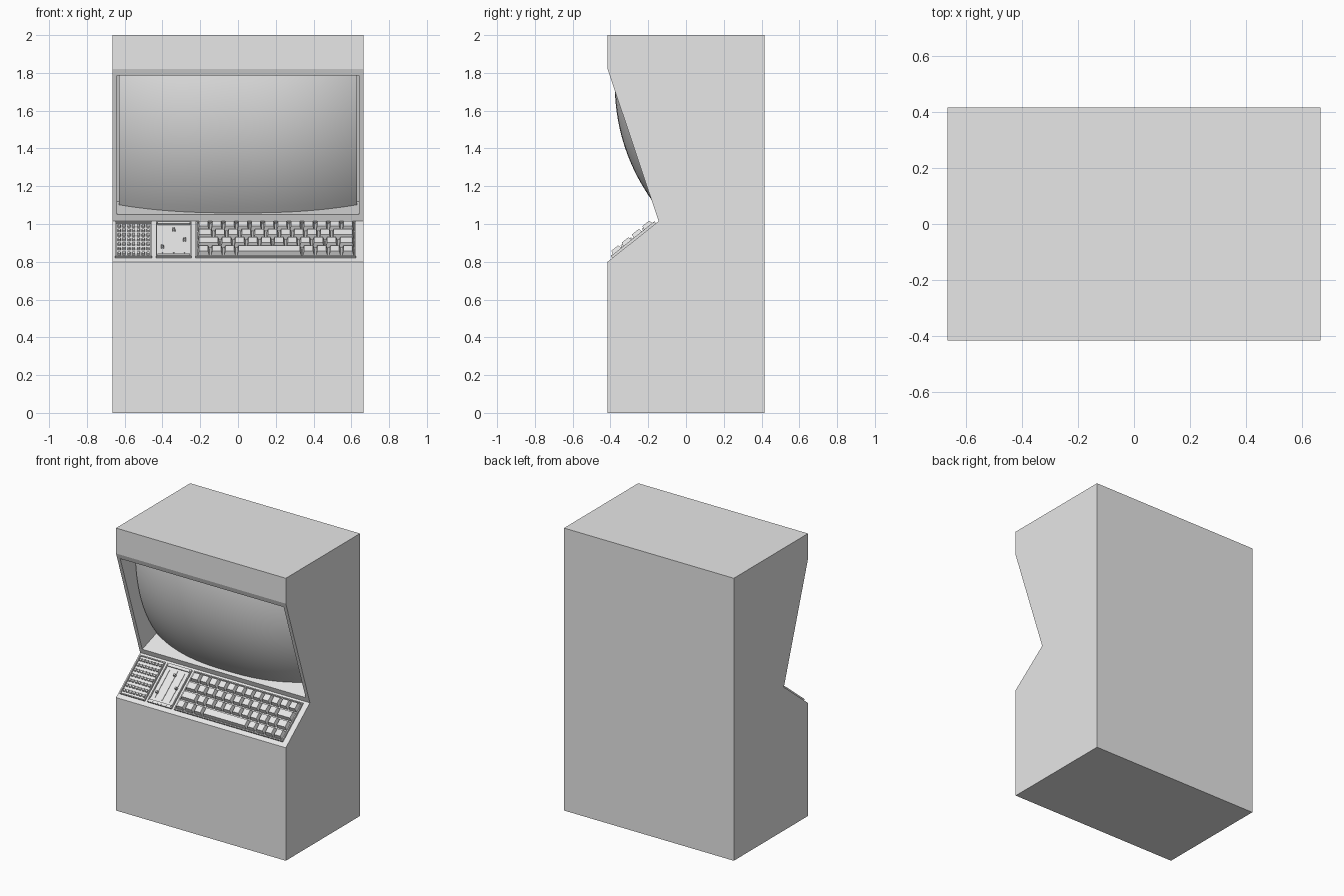
import bpy, bmesh, math
from mathutils import Vector, Matrix

if "Cube" in bpy.data.objects:
    bpy.data.objects.remove(bpy.data.objects["Cube"])

grey = bpy.data.materials.new("plain_grey")
grey.use_nodes = True
grey.diffuse_color = (0.8, 0.8, 0.8, 1)
grey.node_tree.nodes["Principled BSDF"].inputs["Base Color"].default_value = (0.8, 0.8, 0.8, 1)


def finish(name, bm, location=(0, 0, 0), tilt=0):
    """Turn a bmesh into a named object, tilted about x."""
    mesh = bpy.data.meshes.new(name)
    bm.to_mesh(mesh)
    bm.free()
    mesh.materials.append(grey)
    obj = bpy.data.objects.new(name, mesh)
    bpy.context.collection.objects.link(obj)
    obj.location = location
    obj.rotation_euler.x = tilt
    return obj


# Cabinet side profile as (y, z), swept across the width
HALF_W = 0.665
TOP_LIP, NOTCH, DECK_LIP = (-0.415, 1.82), (-0.145, 1.015), (-0.415, 0.8)
profile = [(0.415, 0), (0.415, 2), (-0.415, 2), TOP_LIP, NOTCH, DECK_LIP, (-0.415, 0)]
bm = bmesh.new()
side = bm.faces.new([bm.verts.new((-HALF_W, y, z)) for y, z in profile])
swept = bmesh.ops.extrude_face_region(bm, geom=[side])["geom"]
bmesh.ops.translate(bm, vec=(2 * HALF_W, 0, 0),
                    verts=[g for g in swept if isinstance(g, bmesh.types.BMVert)])
bmesh.ops.recalc_face_normals(bm, faces=bm.faces)

# Screen recess, inset into the overhanging front face
front = next(f for f in bm.faces if f.normal.y < -0.8 and f.normal.z < -0.2)
normal = front.normal.copy()
up = Vector((0, TOP_LIP[0] - NOTCH[0], TOP_LIP[1] - NOTCH[1])).normalized()
centre = front.calc_center_median()
bmesh.ops.inset_region(bm, faces=[front], thickness=0.035)
for v in front.verts:
    v.co -= up * math.copysign(0.012, (v.co - centre).dot(up))
half_h = max((v.co - centre).dot(up) for v in front.verts)
pushed = bmesh.ops.extrude_face_region(bm, geom=[front])["geom"]
bmesh.ops.translate(bm, vec=normal * -0.22,
                    verts=[g for g in pushed if isinstance(g, bmesh.types.BMVert)])
if front.is_valid:
    bmesh.ops.delete(bm, geom=[front], context='FACES_ONLY')
finish("cabinet", bm)

# Bulging picture tube
bm = bmesh.new()
bmesh.ops.create_grid(bm, x_segments=32, y_segments=20, size=1)
for v in bm.verts:
    bulge = 0.045 - 0.073 * v.co.y ** 2 - 0.135 * abs(v.co.x) ** 2.5
    v.co = (v.co.x * 0.63, v.co.y * half_h, bulge)
for f in bm.faces:
    f.smooth = True
finish("screen", bm, centre, math.atan2(up.z, up.y))

# Control deck: everything below lies in its tilted plane
deck_mid = (0, (NOTCH[0] + DECK_LIP[0]) / 2, (NOTCH[1] + DECK_LIP[1]) / 2)
deck_tilt = math.atan2(NOTCH[1] - DECK_LIP[1], NOTCH[0] - DECK_LIP[0])
LOW, HIGH = -0.141, 0.155
MID = (LOW + HIGH) / 2


def block(bm, x, y, w, d, base, top, taper=0):
    """Box from base to top, its upper face narrowed by taper on each side."""
    verts = bmesh.ops.create_cube(bm, size=1)["verts"]
    for v in verts:
        cut = 2 * taper if v.co.z > 0 else 0
        v.co = (x + v.co.x * (w - cut), y + v.co.y * (d - cut),
                top if v.co.z > 0 else base)


def deck_part(name, bm):
    return finish(name, bm, deck_mid, deck_tilt)


def tray(name, left, right, rim=0.007, height=0.013):
    """Thin plate with a raised rim."""
    bm = bmesh.new()
    mid, w, d = (left + right) / 2, right - left, HIGH - LOW
    block(bm, mid, MID, w, d, -0.002, 0.005)
    for x in (left + rim / 2, right - rim / 2):
        block(bm, x, MID, rim, d, 0, height)
    for y in (LOW + rim / 2, HIGH - rim / 2):
        block(bm, mid, y, w - 2 * rim, rim, 0, height)
    deck_part(name, bm)


# Pad panel with a grid of little buttons
tray("pad_tray", -0.65, -0.455)
bm = bmesh.new()
for col in range(7):
    for row in range(7):
        block(bm, -0.5525 + (col - 3) * 0.0255, MID + (row - 3) * 0.039,
              0.017, 0.02, 0.004, 0.014, 0.002)
deck_part("pad_buttons", bm)

# Slider panel with slots and knobs
tray("slider_tray", -0.435, -0.245)
slots, knobs = bmesh.new(), bmesh.new()
for x, y in ((-0.4, -0.06), (-0.34, 0.085), (-0.283, 0)):
    block(slots, x, MID, 0.006, 0.22, 0.004, 0.008)
    block(knobs, x, y, 0.016, 0.016, 0.004, 0.024, 0.002)
for y in (LOW + 0.014, HIGH - 0.014):
    block(slots, -0.34, y, 0.17, 0.014, 0.004, 0.014)
deck_part("slider_slots", slots)
deck_part("slider_knobs", knobs)

# Keyboard: key widths per row in key units, top row first
tray("keyboard_tray", -0.225, 0.625)
rows = [[1] * 12,
        [1.25] + [1] * 9 + [1.75],
        [1.75] + [1] * 9 + [1.25],
        [1, 1, 1, 5, 1, 1, 1, 1]]
unit, pitch = 0.834 / 12, (HIGH - LOW - 0.016) / 4
bm = bmesh.new()
for r, widths in enumerate(rows):
    x = -0.217
    y = HIGH - 0.008 - (r + 0.5) * pitch
    for w in widths:
        block(bm, x + w * unit / 2, y, w * unit - 0.007, pitch - 0.009, 0.004, 0.033, 0.008)
        x += w * unit
deck_part("keys", bm)
